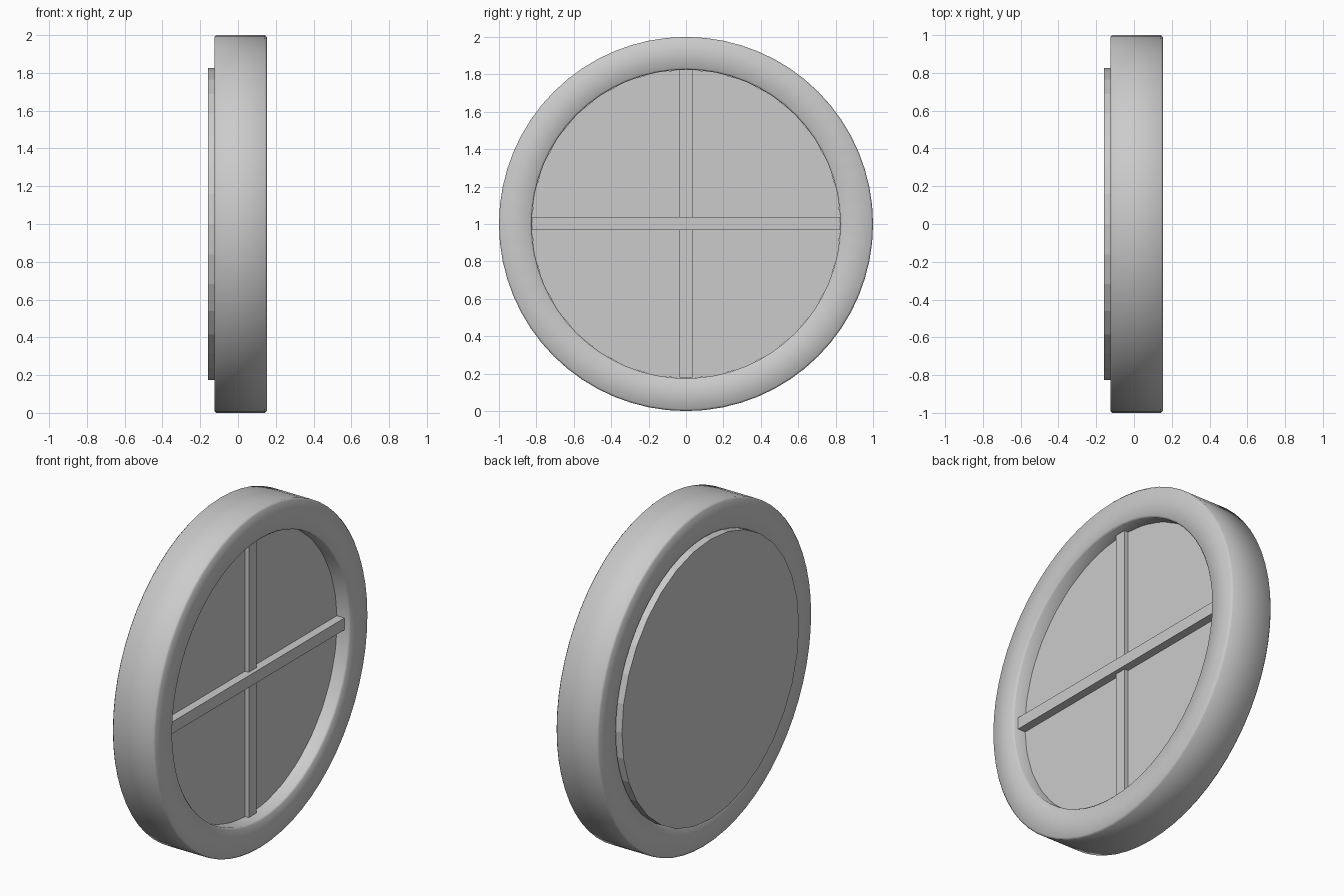
import bpy, bmesh, math

if "Cube" in bpy.data.objects:
    bpy.data.objects.remove(bpy.data.objects["Cube"])


def make_object(name, bm):
    bmesh.ops.recalc_face_normals(bm, faces=bm.faces)
    mesh = bpy.data.meshes.new(name)
    bm.to_mesh(mesh)
    bm.free()
    obj = bpy.data.objects.new(name, mesh)
    bpy.context.collection.objects.link(obj)
    return obj


def revolve(name, profile, sides, closed):
    # profile of (x, radius) points swept around the x axis at z = 1
    bm = bmesh.new()
    rings = []
    for i in range(sides):
        a = 2 * math.pi * i / sides
        rings.append([bm.verts.new((x, r * math.cos(a), 1 + r * math.sin(a)))
                      for x, r in profile])
    n = len(profile)
    for i in range(sides):
        p, q = rings[i], rings[(i + 1) % sides]
        for j in range(n if closed else n - 1):
            k = (j + 1) % n
            bm.faces.new((p[j], p[k], q[k], q[j]))
    if not closed:
        bm.faces.new([r[0] for r in rings])
        bm.faces.new([r[-1] for r in rings])
    return make_object(name, bm)


def box(name, lo, hi):
    bm = bmesh.new()
    bmesh.ops.create_cube(bm, size=1)
    for v in bm.verts:
        v.co = [(a + b) / 2 + c * (b - a) for a, b, c in zip(lo, hi, v.co)]
    return make_object(name, bm)


# Outer frame with softly eased edges
e = 0.01
x0, x1, r0, r1 = -0.125, 0.153, 0.825, 1.0
frame = revolve("round_frame", [
    (x0, r0 + e), (x0, r1 - e), (x0 + e, r1), (x1 - e, r1),
    (x1, r1 - e), (x1, r0 + e), (x1 - e, r0), (x0 + e, r0)], 64, True)
for p in frame.data.polygons:
    p.use_smooth = True

# Window pane, faceted, standing slightly proud of the back
revolve("pane", [(-0.16, 0.827), (0.07, 0.827)], 32, False)

# Crossing glazing bars, the horizontal one in front
box("vertical_bar", (0.06, -0.035, 0.178), (0.095, 0.035, 1.826))
box("horizontal_bar", (0.06, -0.825, 0.967), (0.12, 0.825, 1.037))
